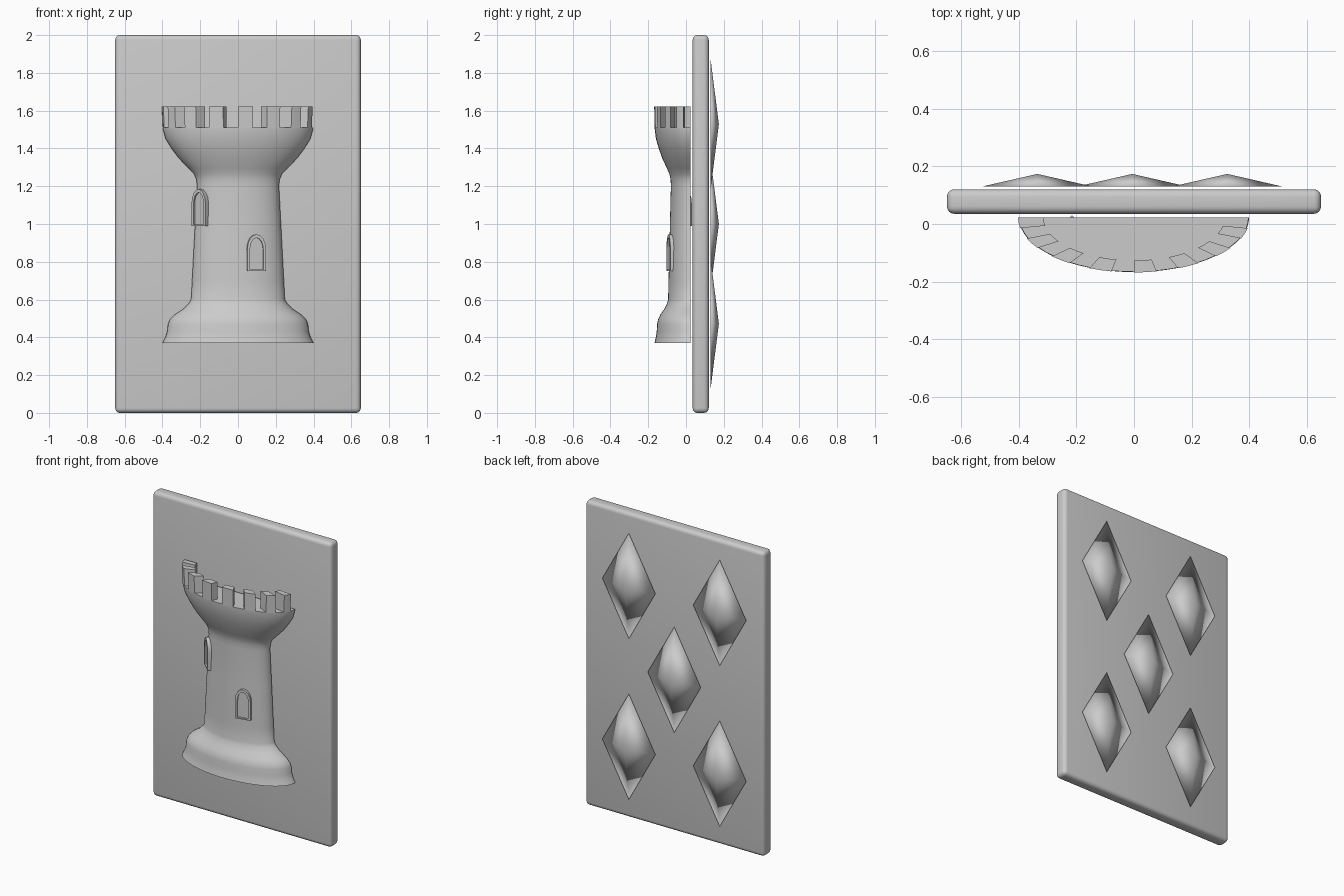
import bpy, bmesh
from math import sin, cos, pi, radians
from mathutils import Matrix, Vector

if "Cube" in bpy.data.objects:
    bpy.data.objects.remove(bpy.data.objects["Cube"])

SQUASH = 0.475     # depth / width of the half-round tower
BACK = 0.023       # y of the tower's flat back


def finish(bm, name, angle=40):
    bmesh.ops.recalc_face_normals(bm, faces=bm.faces)
    me = bpy.data.meshes.new(name)
    bm.to_mesh(me)
    bm.free()
    me.shade_smooth()
    if angle < 180:
        me.set_sharp_from_angle(angle=radians(angle))
    ob = bpy.data.objects.new(name, me)
    bpy.context.collection.objects.link(ob)
    return ob


def on_tower(r, t, z):
    return Vector((r * sin(t), BACK - SQUASH * r * cos(t), z))


def skin(bm, rings):
    # Closed solid from a stack of equal-length loops
    loops = [[bm.verts.new(p) for p in ring] for ring in rings]
    n = len(loops[0])
    for a, b in zip(loops, loops[1:]):
        for i in range(n):
            j = (i + 1) % n
            bm.faces.new((a[i], a[j], b[j], b[i]))
    bm.faces.new(loops[0])
    bm.faces.new(loops[-1])


# Card with rounded edges
bm = bmesh.new()
bmesh.ops.create_cube(bm, size=1, matrix=Matrix.Translation((0, 0.078, 1))
                      @ Matrix.Diagonal((1.3, 0.085, 2, 1)))
bmesh.ops.bevel(bm, geom=bm.edges[:], offset=0.025, segments=4,
                profile=0.5, affect='EDGES')
finish(bm, "card")

# Tower body: half-round lathe
profile = [(.40, .37), (.385, .40), (.375, .43), (.371, .47), (.36, .495),
           (.335, .52), (.29, .55), (.26, .58), (.248, .60), (.243, .70),
           (.230, .95), (.217, 1.20), (.220, 1.235), (.233, 1.265),
           (.262, 1.295), (.315, 1.35), (.352, 1.40), (.383, 1.45),
           (.397, 1.50), (.398, 1.51)]
SEG = 32
bm = bmesh.new()
skin(bm, [[on_tower(r, -pi / 2 + pi * i / SEG, z) for i in range(SEG + 1)]
          for r, z in profile])
finish(bm, "tower_body")

# Battlements: eight blocks alternating with eight gaps
bm = bmesh.new()
STEP = pi / 16
for k in range(8):
    ts = [-pi / 2 + STEP * (2 * k + f) for f in (0, 0.5, 1)]
    skin(bm, [[on_tower(ro, t, z) for t in ts]
              + [on_tower(0.315, t, z) for t in reversed(ts)]
              for ro, z in ((0.398, 1.508), (0.403, 1.622))])
finish(bm, "battlements")


# Arched windows: raised frame around a set-back pane
def arch(w, h, spring, low):
    pts = [(-w, low), (w, low)]
    for i in range(9):
        a = pi * i / 8
        pts.append((w * cos(a), spring + (h - spring) * sin(a)))
    return pts


def window(name, r, t, z):
    normal_angle = Vector((sin(t), cos(t) / SQUASH)).normalized()
    c = on_tower(r, t, z)
    out = Vector((normal_angle.x, -normal_angle.y, 0))
    side = Vector((normal_angle.y, normal_angle.x, 0))
    outer = arch(0.05, 0.195, 0.12, 0)
    inner = arch(0.036, 0.177, 0.115, 0.008)

    def ring(pts, d):
        return [c + side * u + out * d + Vector((0, 0, v)) for u, v in pts]
    bm = bmesh.new()
    skin(bm, [ring(outer, -0.03), ring(outer, 0.014),
              ring(inner, 0.014), ring(inner, 0.004)])
    finish(bm, name)


window("window_right", 0.236, radians(24), 0.75)
window("window_left", 0.224, radians(-63), 0.99)

# Five pyramid diamonds on the back
bm = bmesh.new()
for x, z in ((-.33, .472), (.33, .472), (0, 1), (-.33, 1.528), (.33, 1.528)):
    x -= 0.006
    rim = [bm.verts.new((x + dx, 0.13, z + dz)) for dx, dz in
           ((.193, 0), (0, .347), (-.193, 0), (0, -.347))]
    tip = bm.verts.new((x, 0.174, z))
    bm.faces.new(rim)
    for i in range(4):
        bm.faces.new((rim[i], rim[(i + 1) % 4], tip))
finish(bm, "back_diamonds", 180)
